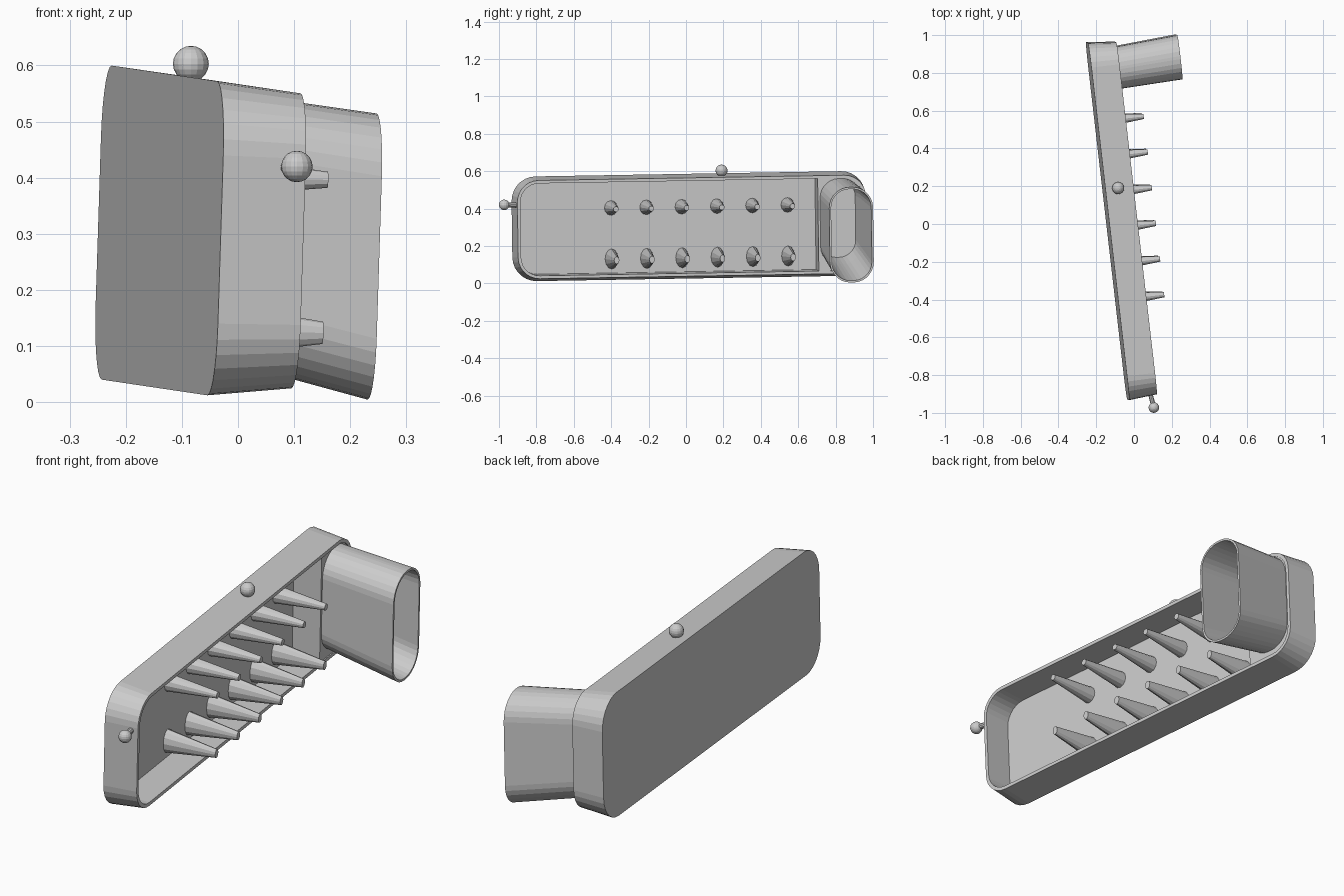
import bpy, bmesh, math
from mathutils import Matrix, Vector

if "Cube" in bpy.data.objects:
    bpy.data.objects.remove(bpy.data.objects["Cube"])

# Tilted frame of the tray: depth (out of the back plate), length, height
D = Vector((0.993, 0.115, -0.03)).normalized()
L = Vector((-0.115, 0.993, 0.017))
L = (L - D * L.dot(D)).normalized()
H = D.cross(L)
FRAME = Matrix.Translation((-0.14, 0.015, 0.306)) @ Matrix((D, L, H)).transposed().to_4x4()

grey = bpy.data.materials.new("light_grey")
grey.diffuse_color = (0.6, 0.6, 0.6, 1)
grey.use_nodes = True
grey.node_tree.nodes["Principled BSDF"].inputs["Base Color"].default_value = grey.diffuse_color


def finish(name, bm, matrix=FRAME):
    bmesh.ops.recalc_face_normals(bm, faces=bm.faces)
    bm.transform(matrix)
    me = bpy.data.meshes.new(name)
    bm.to_mesh(me)
    bm.free()
    me.materials.append(grey)
    ob = bpy.data.objects.new(name, me)
    bpy.context.collection.objects.link(ob)
    return ob


def rounded(d, l, h, hl, hh, r, seg=7):
    """Rounded rectangle ring at depth d."""
    pts = []
    for q, (sl, sh) in enumerate(((1, 1), (-1, 1), (-1, -1), (1, -1))):
        for i in range(seg + 1):
            a = (q + i / seg) * math.pi / 2
            pts.append(Vector((d, l + sl * (hl - r) + r * math.cos(a),
                               h + sh * (hh - r) + r * math.sin(a))))
    return pts


def oval(d, l, h, rl, rh, n=12):
    return [Vector((d, l + rl * math.cos(2 * math.pi * i / n),
                    h + rh * math.sin(2 * math.pi * i / n))) for i in range(n)]


def loft(name, rings, cap_start=True, cap_end=True):
    bm = bmesh.new()
    vs = [[bm.verts.new(p) for p in ring] for ring in rings]
    n = len(rings[0])
    for a, b in zip(vs, vs[1:]):
        for i in range(n):
            j = (i + 1) % n
            bm.faces.new((a[i], a[j], b[j], b[i]))
    if cap_start:
        bm.faces.new(vs[0])
    if cap_end:
        bm.faces.new(vs[-1])
    return finish(name, bm)


# Open tray with slightly drafted walls
loft("tray", [rounded(0, 0, 0, 0.952, 0.28, 0.13),
              rounded(0.15, 0, 0, 0.938, 0.263, 0.115),
              rounded(0.15, 0, 0, 0.922, 0.247, 0.10),
              rounded(0.015, 0, 0, 0.918, 0.243, 0.098)])

# Filled tray end with the hollow spout rising out of it
def end_ring(d):
    ring = rounded(d, 0, 0, 0.924, 0.249, 0.10)
    for p in ring:
        p.y = max(p.y, 0.68)
    return ring

loft("spout", [end_ring(0.012), end_ring(0.145),
               rounded(0.145, 0.803, 0.012, 0.112, 0.234, 0.105),
               rounded(0.477, 0.82, -0.046, 0.118, 0.255, 0.11),
               rounded(0.477, 0.82, -0.046, 0.108, 0.245, 0.10),
               rounded(0.145, 0.803, 0.012, 0.102, 0.224, 0.095),
               rounded(0.02, 0.797, 0.03, 0.098, 0.21, 0.092)])

# Two rows of tapered pegs
for row, h, rh in (("upper", 0.105, 0.040), ("lower", -0.168, 0.055)):
    for i in range(6):
        l = -0.419 + 0.19 * i
        loft(f"{row}_peg_{i + 1}", [oval(0.01, l, h, 0.036, rh),
                                    oval(0.25, l, h, 0.014, rh * 0.36)])


# Ball knobs on short stems
def knob(name, centre, foot, r, stem_r):
    c, f = Vector(centre), Vector(foot)
    bm = bmesh.new()
    bmesh.ops.create_uvsphere(bm, u_segments=16, v_segments=10, radius=r)
    finish(name + "_ball", bm, Matrix.Translation(c))
    bm = bmesh.new()
    bmesh.ops.create_cone(bm, cap_ends=True, segments=10, radius1=stem_r,
                          radius2=stem_r, depth=(c - f).length)
    rot = (c - f).to_track_quat('Z', 'Y').to_matrix().to_4x4()
    finish(name + "_stem", bm, Matrix.Translation((c + f) / 2) @ rot)


knob("top_knob", (-0.084, 0.19, 0.603), (-0.085, 0.19, 0.57), 0.032, 0.013)
knob("end_knob", (0.105, -0.972, 0.42), (0.088, -0.905, 0.418), 0.028, 0.013)
